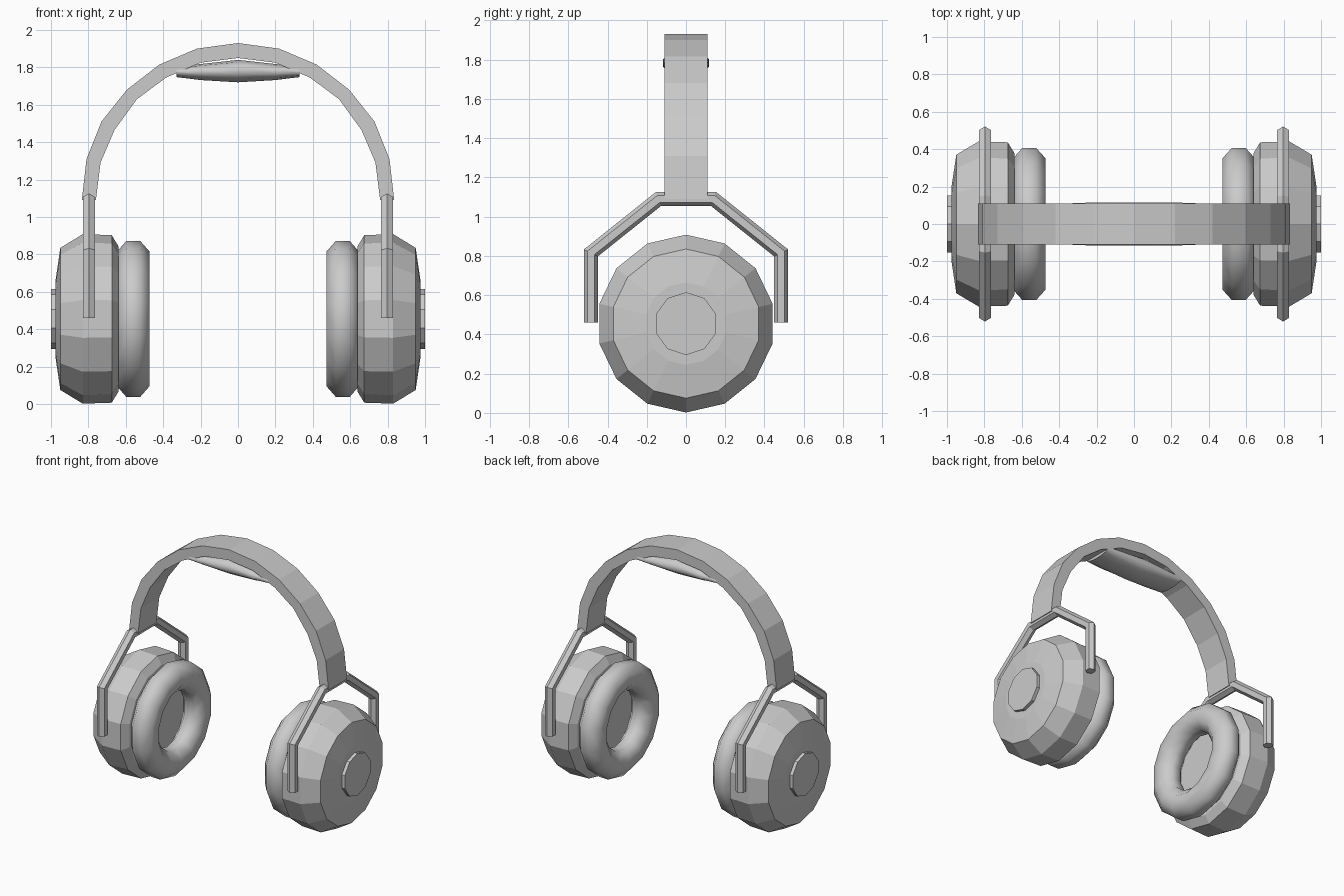
import bpy, bmesh
from math import sin, cos, pi
from mathutils import Vector

if "Cube" in bpy.data.objects:
    bpy.data.objects.remove(bpy.data.objects["Cube"])


def loft(name, rings, closed=False, smooth=False):
    """Skin a list of equal-length point rings; cap the ends unless closed."""
    bm = bmesh.new()
    vs = [[bm.verts.new(p) for p in ring] for ring in rings]
    n = len(vs[0])
    pairs = list(zip(vs, vs[1:])) + ([(vs[-1], vs[0])] if closed else [])
    for a, b in pairs:
        for i in range(n):
            j = (i + 1) % n
            f = bm.faces.new((a[i], a[j], b[j], b[i]))
            f.smooth = smooth
    if not closed:
        bm.faces.new(vs[0][::-1])
        bm.faces.new(vs[-1])
    bmesh.ops.recalc_face_normals(bm, faces=bm.faces)
    me = bpy.data.meshes.new(name)
    bm.to_mesh(me)
    bm.free()
    ob = bpy.data.objects.new(name, me)
    bpy.context.collection.objects.link(ob)
    return ob


CZ = 0.455  # height of the ear cup axis


def revolve(name, profile, sides, side, closed=False, smooth=False):
    """Revolve (x, radius) points around the ear cup axis."""
    rings = [[(side * x, r * sin(2 * pi * i / sides), CZ + r * cos(2 * pi * i / sides))
              for i in range(sides)] for x, r in profile]
    return loft(name, rings, closed, smooth)


def yoke(name, x, path, r, sides=6):
    """Sweep a hexagon along a (y, z) path with mitred corners."""
    pts = [Vector(p) for p in path]
    rings = []
    for i, p in enumerate(pts):
        d0 = (p - pts[i - 1]).normalized() if i else (pts[1] - p).normalized()
        d1 = (pts[i + 1] - p).normalized() if i < len(pts) - 1 else d0
        t = (d0 + d1).normalized()
        nrm = Vector((-t.y, t.x)) / t.dot(d0)
        rings.append([(x + r * sin(2 * pi * k / sides),
                       *(p + nrm * r * cos(2 * pi * k / sides))) for k in range(sides)])
    return loft(name, rings)


# Headband: faceted strap, outer and inner arc points
outer = [(0.835, 1.09), (0.81, 1.31), (0.73, 1.51), (0.595, 1.68), (0.42, 1.815), (0.22, 1.90), (0, 1.93)]
inner = [(0.76, 1.09), (0.735, 1.29), (0.66, 1.465), (0.54, 1.63), (0.385, 1.745), (0.20, 1.825), (0, 1.85)]
arc = list(zip(outer, inner))
arc += [((-o[0], o[1]), (-i[0], i[1])) for o, i in arc[-2::-1]]
W = 0.11
loft("headband", [[(o[0], -W, o[1]), (o[0], W, o[1]), (i[0], W, i[1]), (i[0], -W, i[1])]
                  for o, i in arc])

# Padding under the top of the headband: soft cross-section, thicker mid-way
section = [(-1, -0.3), (-0.75, -0.72), (-0.3, -1), (0.3, -1), (0.75, -0.72), (1, -0.3),
           (1, 0.4), (0.75, 0.8), (0.3, 1), (-0.3, 1), (-0.75, 0.8), (-1, 0.4)]
pad = loft("headband_pad",
           [[(x, w * a, zc + h * b) for a, b in section]
            for x, w, zc, h in [(-0.33, 0.112, 1.775, 0.027), (-0.2, 0.115, 1.775, 0.043),
                                (0, 0.116, 1.78, 0.06),
                                (0.2, 0.115, 1.775, 0.043), (0.33, 0.112, 1.775, 0.027)]],
           smooth=True)

for side, label in ((-1, "left"), (1, "right")):
    # Ear cup shell
    revolve(f"{label}_ear_cup",
            [(0.975, 0.21), (0.95, 0.38), (0.83, 0.453), (0.675, 0.448), (0.64, 0.39)], 14, side)
    # Round cap on the outside
    revolve(f"{label}_cup_cap", [(0.95, 0.16), (1.0, 0.16)], 10, side)
    # Soft ring cushion
    revolve(f"{label}_ear_cushion",
            [(0.56 + 0.095 * cos(2 * pi * (k + 0.5) / 8), 0.318 + 0.108 * sin(2 * pi * (k + 0.5) / 8))
             for k in range(8)], 14, side, closed=True, smooth=True)
    # Forked yoke holding the cup
    yoke(f"{label}_yoke", side * 0.797,
         [(-0.485, 0.46), (-0.485, 0.815), (-0.14, 1.09), (0.14, 1.09), (0.485, 0.815), (0.485, 0.46)], 0.036)
